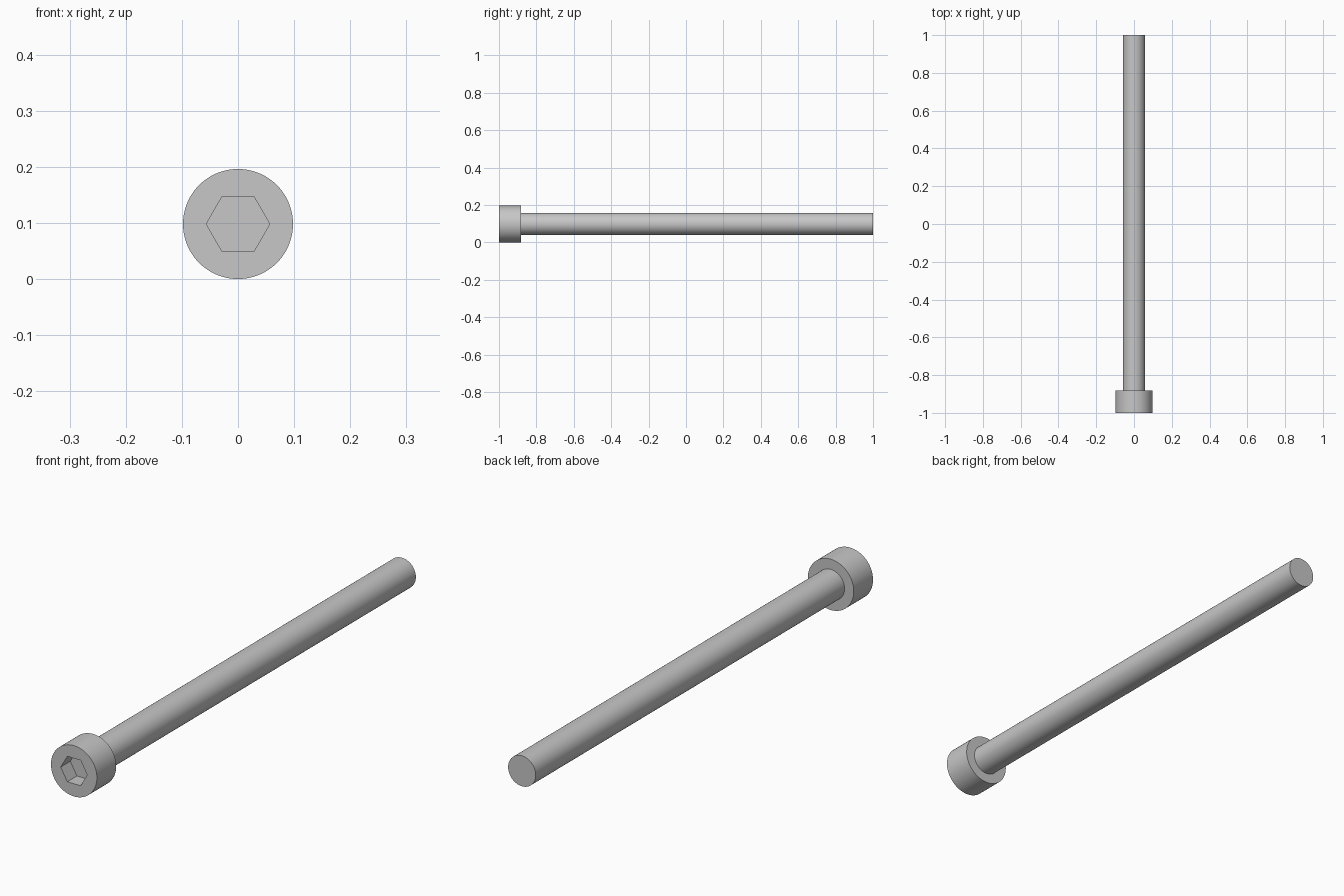
import bpy
import bmesh
import math

cube = bpy.data.objects.get("Cube")
if cube:
    bpy.data.objects.remove(cube, do_unlink=True)

# Main sizes
HEAD_R = 0.098
SHAFT_R = 0.0588
HEX_R = 0.098 / math.sqrt(3)      # corner radius of the hex socket
FRONT, BACK = -1.0, 1.0
HEAD_BACK = FRONT + 0.1176
SOCKET_FLOOR = FRONT + 0.0588
SIDES = 96                        # multiple of six, so rings meet the hex

steel = bpy.data.materials.new("steel grey")
steel.use_nodes = True
grey = (0.57, 0.57, 0.57, 1.0)
steel.diffuse_color = grey
steel.node_tree.nodes["Principled BSDF"].inputs["Base Color"].default_value = grey

bm = bmesh.new()


def ring(radius, y, count=SIDES):
    """Loop of vertices around the bolt axis."""
    angles = [math.tau * i / count for i in range(count)]
    return [bm.verts.new((radius * math.cos(a), y, HEAD_R + radius * math.sin(a)))
            for a in angles]


def join(a, b):
    """Faces between two rings; ring a may have several sides per side of b."""
    step = len(a) // len(b)
    for i in range(len(b)):
        span = [a[(i * step + k) % len(a)] for k in range(step + 1)]
        bm.faces.new(span + [b[(i + 1) % len(b)], b[i]])


# Rings from the shaft tip, over the head, into the hex socket
rings = [
    ring(SHAFT_R, BACK),
    ring(SHAFT_R, HEAD_BACK),
    ring(HEAD_R, HEAD_BACK),
    ring(HEAD_R, FRONT),
    ring(HEX_R, FRONT, 6),
    ring(HEX_R, SOCKET_FLOOR, 6),
]
for a, b in zip(rings, rings[1:]):
    join(a, b)

# Shaft tip and socket floor
bm.faces.new(rings[0])
bm.faces.new(rings[-1])
bmesh.ops.recalc_face_normals(bm, faces=bm.faces)

mesh = bpy.data.meshes.new("socket_head_bolt")
bm.to_mesh(mesh)
bm.free()
mesh.materials.append(steel)

bolt = bpy.data.objects.new("socket_head_bolt", mesh)
bpy.context.collection.objects.link(bolt)

# Smooth round sides, crisp rims and socket
bpy.ops.object.select_all(action="DESELECT")
bolt.select_set(True)
bpy.context.view_layer.objects.active = bolt
bpy.ops.object.shade_smooth_by_angle(angle=math.radians(30))
